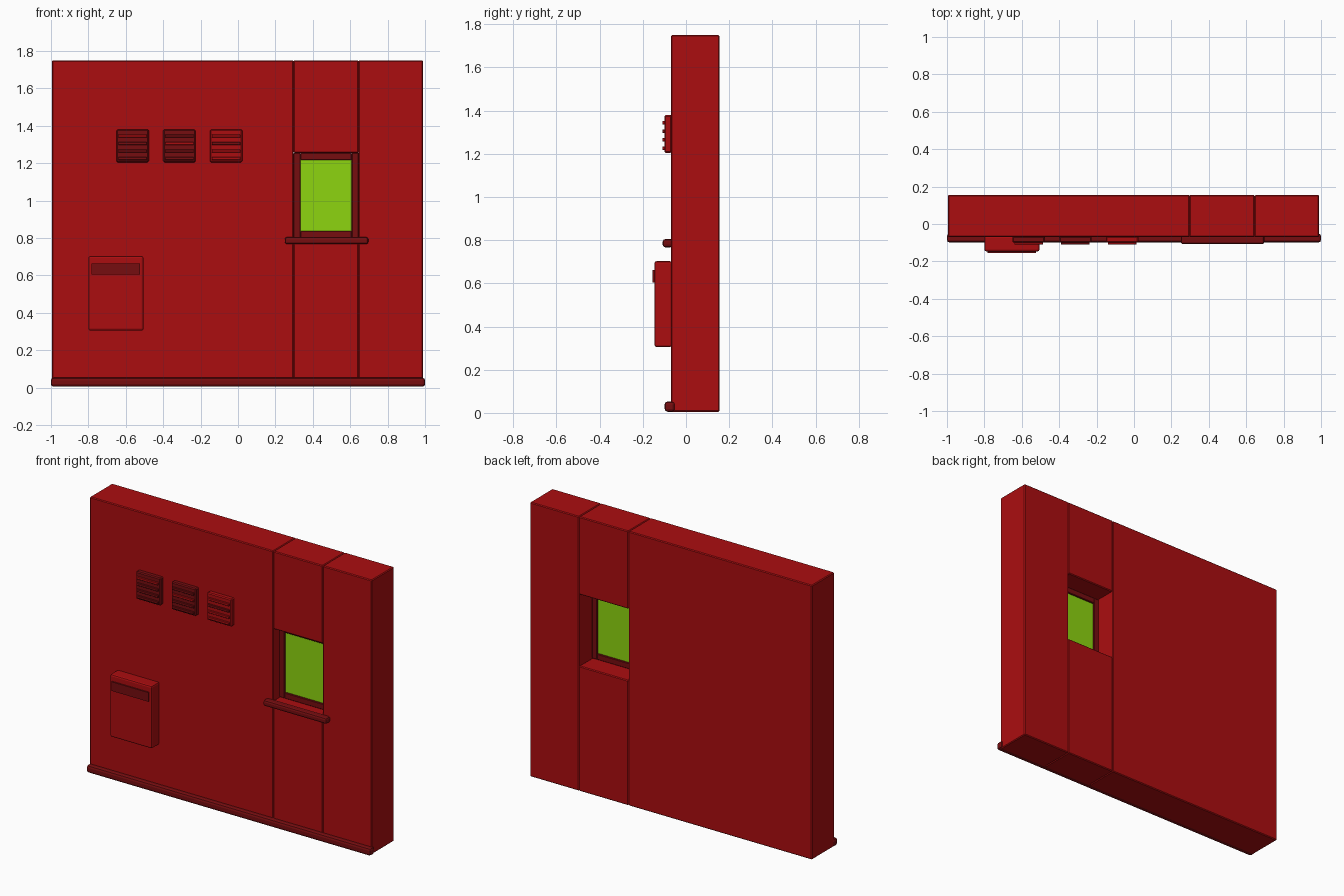
import bpy
import bmesh
from mathutils import Matrix

if "Cube" in bpy.data.objects:
    bpy.data.objects.remove(bpy.data.objects["Cube"], do_unlink=True)


def material(name, rgb):
    m = bpy.data.materials.new(name)
    m.use_nodes = True
    m.diffuse_color = (*rgb, 1)
    m.node_tree.nodes["Principled BSDF"].inputs["Base Color"].default_value = (*rgb, 1)
    return m


RED = material("wall red", (0.41, 0.004, 0.005))
DARK = material("dark red", (0.18, 0.004, 0.005))
GREEN = material("window green", (0.27, 0.66, 0.005))


def block(name, x, y, z, mat, bevel=0.0, segments=1):
    """Box spanning the given (low, high) ranges, with bevelled edges."""
    bm = bmesh.new()
    bmesh.ops.create_cube(bm, size=1)
    spans = (x, y, z)
    size = Matrix.Diagonal([b - a for a, b in spans] + [1])
    bm.transform(Matrix.Translation([(a + b) / 2 for a, b in spans]) @ size)
    if bevel:
        bmesh.ops.bevel(bm, geom=bm.edges[:], offset=bevel, segments=segments,
                        profile=0.5, affect='EDGES')
    mesh = bpy.data.meshes.new(name)
    bm.to_mesh(mesh)
    bm.free()
    mesh.materials.append(mat)
    obj = bpy.data.objects.new(name, mesh)
    bpy.context.collection.objects.link(obj)
    return obj


# Wall sections around the window opening
FRONT, BACK, TOP = -0.07, 0.155, 1.75
LEFT, RIGHT = 0.297, 0.645
SILL, HEAD = 0.80, 1.255
depth = (FRONT, BACK)
block("wall_wide_section", (-0.995, LEFT), depth, (0.005, TOP), RED, 0.005)
block("wall_narrow_section", (RIGHT, 0.99), depth, (0.005, TOP), RED, 0.005)
block("wall_below_window", (LEFT, RIGHT), depth, (0.005, SILL), RED, 0.005)
block("wall_above_window", (LEFT, RIGHT), depth, (HEAD, TOP), RED, 0.005)

# Window frame and pane, set back in the opening
frame = (-0.01, 0.025)
bar = 0.037
for name, x, z in (
    ("frame_right", (LEFT, LEFT + bar), (SILL, HEAD)),
    ("frame_left", (RIGHT - bar, RIGHT), (SILL, HEAD)),
    ("frame_bottom", (LEFT + bar, RIGHT - bar), (SILL, SILL + bar)),
    ("frame_top", (LEFT + bar, RIGHT - bar), (HEAD - bar, HEAD)),
):
    block(name, x, frame, z, DARK, 0.003)
block("window_pane", (LEFT + 0.03, RIGHT - 0.03), (0.0, 0.015),
      (SILL + 0.03, HEAD - 0.03), GREEN)

# Rounded trim
block("window_sill", (0.25, 0.697), (-0.108, -0.06), (0.767, 0.805), DARK, 0.012, 2)
block("base_rail", (-1, 1), (-0.099, -0.051), (0.005, 0.053), DARK, 0.014, 2)

# Wall box with a slot plate
block("wall_box", (-0.80, -0.505), (-0.146, -0.065), (0.305, 0.703), RED, 0.01, 2)
block("box_slot", (-0.783, -0.523), (-0.155, -0.145), (0.605, 0.663), DARK)

# Three vents, each with one slat of the other colour
vents = ((-0.65, DARK, RED, 3), (-0.40, DARK, RED, 2), (-0.15, RED, DARK, 2))
for n, (x, body, accent, odd) in enumerate(vents, 1):
    block(f"vent_{n}", (x, x + 0.173), (-0.1, -0.065), (1.205, 1.38), body, 0.006)
    for i in range(4):
        z = 1.225 + i * 0.04
        block(f"vent_{n}_slat_{i + 1}", (x + 0.01, x + 0.163), (-0.11, -0.095),
              (z - 0.008, z + 0.008), accent if i == odd else body, 0.002)
